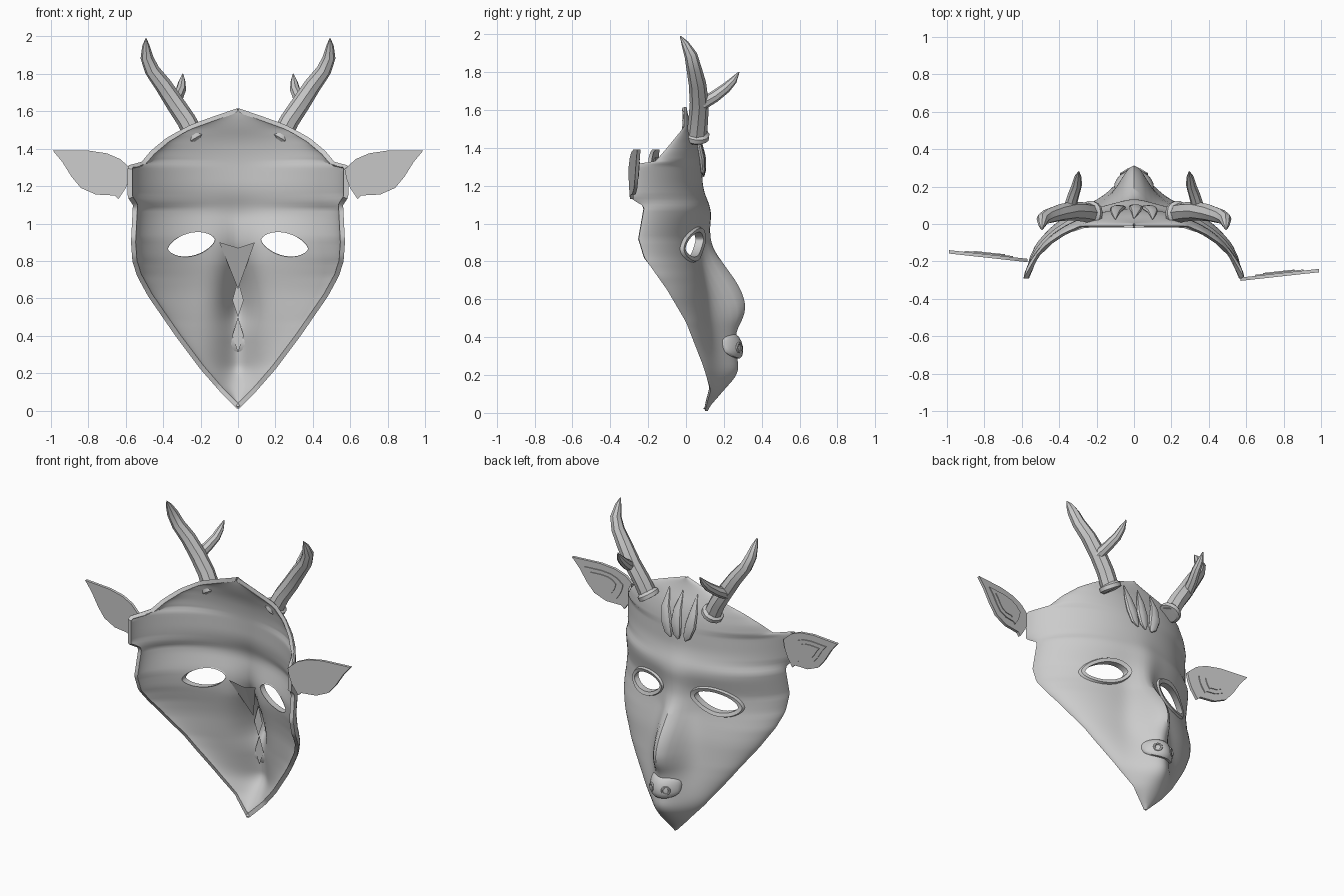
import bpy, bmesh, math
from mathutils import Vector

if "Cube" in bpy.data.objects:
    bpy.data.objects.remove(bpy.data.objects["Cube"])

# ---------- profiles of the face shell, keyed by height z ----------
WIDTH = [(0.01, .006), (.1, .095), (.22, .2), (.4, .335), (.61, .48), (.72, .54), (.8, .565), (.9, .572),
         (1.1, .562), (1.14, .59), (1.31, .59), (1.33, .515), (1.39, .465), (1.46, .38), (1.53, .25), (1.58, .11), (1.615, .006)]
EDGE = [(0.01, .1), (.12, .13), (.25, .09), (.48, 0), (.65, -.1), (.82, -.22), (.92, -.25), (1.09, -.22),
        (1.13, -.29), (1.31, -.29), (1.33, -.16), (1.4, -.1), (1.51, -.01), (1.615, -.01)]
BASE = [(0.01, .105), (.12, .16), (.25, .18), (.48, .14), (.65, .12), (.82, .085), (.92, .08), (1.07, .12),
        (1.18, .085), (1.35, .08), (1.45, .06), (1.54, .02), (1.615, 0)]
RIDGE = [(0.01, .105), (.12, .2), (.21, .28), (.3, .27), (.42, .26), (.53, .315), (.6, .31), (.68, .275),
         (.77, .21), (.87, .14), (.95, .125), (1.07, .135), (1.18, .09), (1.35, .08), (1.45, .06), (1.54, .02), (1.615, 0)]
NOSE_W = [(0, .1), (.2, .12), (.5, .1), (.8, .08), (1.0, .1), (1.6, .1)]


def lerp(tab, z):
    if z <= tab[0][0]:
        return tab[0][1]
    for (a, va), (b, vb) in zip(tab, tab[1:]):
        if z <= b:
            return va + (vb - va) * (z - a) / (b - a)
    return tab[-1][1]


def soft(tab, z):
    return sum(lerp(tab, z + d) for d in (-.036, -.018, 0, .018, .036)) / 5


def surf(x, z):
    u = min(1, abs(x) / lerp(WIDTH, z))
    e, b, r = lerp(EDGE, z), soft(BASE, z), soft(RIDGE, z)
    return e + (b - e) * (1 - u * u) ** .65 + (r - b) * math.exp(-(x / lerp(NOSE_W, z)) ** 2) * (1 - u ** 4)


def make(name, verts, faces, smooth=40):
    me = bpy.data.meshes.new(name)
    me.from_pydata([tuple(v) for v in verts], [], faces)
    bm = bmesh.new()
    bm.from_mesh(me)
    bmesh.ops.recalc_face_normals(bm, faces=bm.faces)
    bm.to_mesh(me)
    bm.free()
    ob = bpy.data.objects.new(name, me)
    bpy.context.collection.objects.link(ob)
    bpy.ops.object.select_all(action='DESELECT')
    ob.select_set(True)
    bpy.context.view_layer.objects.active = ob
    if smooth:
        bpy.ops.object.shade_smooth_by_angle(angle=math.radians(smooth))
    return ob


def loft(name, rings, closed=False, smooth=40):
    n, m = len(rings[0]), len(rings)
    faces = [(i * n + j, i * n + (j + 1) % n, (i + 1) % m * n + (j + 1) % n, (i + 1) % m * n + j)
             for i in range(m if closed else m - 1) for j in range(n)]
    if not closed:
        faces += [tuple(range(n)), tuple(range((m - 1) * n, m * n))]
    return make(name, [v for r in rings for v in r], faces, smooth)


def tube(name, pts, radii, n=8, flat=1, smooth=30):
    pts, rings = [Vector(p) for p in pts], []
    for i, (p, r) in enumerate(zip(pts, radii)):
        t = (pts[min(i + 1, len(pts) - 1)] - pts[max(i - 1, 0)]).normalized()
        a = (Vector((1, 0, 0)) - t * t.x).normalized()
        b = t.cross(a)
        rings.append([p + (a * math.cos(k) + b * flat * math.sin(k)) * r
                      for k in (2 * math.pi * j / n for j in range(n))])
    return loft(name, rings, smooth=smooth)


def plate(name, pts, yf, t):
    return loft(name, [[(x, yf(x) + s, z) for x, z in pts] for s in (-t / 2, t / 2)])


def almond(t, k, s):
    a = math.cos(t) * (.127 + k)
    b = math.sin(t) * abs(math.sin(t)) ** .3 * .064 + math.sin(t) * k
    return s * (.249 + a), .889 + b - a * .19


# ---------- face shell ----------
R, C = 90, 56
verts, faces = [], []
for i in range(R + 1):
    z = .01 + 1.605 * i / R
    for j in range(C + 1):
        x = lerp(WIDTH, z) * math.sin((j / C - .5) * math.pi)
        verts.append((x, surf(x, z), z))
for i in range(R):
    for j in range(C):
        k = i * (C + 1) + j
        faces.append((k, k + C + 1, k + C + 2, k + 1))
mask = make("face_shell", verts, faces, 0)
if mask.data.polygons[len(faces) // 2].normal.y < 0:
    mask.data.flip_normals()
sol = mask.modifiers.new("thickness", 'SOLIDIFY')
sol.thickness, sol.offset = .025, -1
bpy.ops.object.modifier_apply(modifier="thickness")

# ---------- eye openings and raised rims ----------
T = [2 * math.pi * i / 32 for i in range(32)]
for s in (1, -1):
    cut = loft("eye_cutter", [[(x, y, z) for x, z in (almond(t, 0, s) for t in T)] for y in (-.5, .5)], smooth=0)
    cut.hide_render = True
    bpy.context.view_layer.objects.active = mask
    bo = mask.modifiers.new("eye", 'BOOLEAN')
    bo.operation, bo.solver, bo.object = 'DIFFERENCE', 'EXACT', cut
    bpy.ops.object.modifier_apply(modifier="eye")
    bpy.data.objects.remove(cut)
    rings = []
    for t in T:
        ring = []
        for k, d in ((-.002, -.03), (-.002, .012), (.02, .016), (.03, -.01)):
            x, z = almond(t, k, s)
            ring.append((x, surf(x, z) + d, z))
        rings.append(ring)
    loft("eye_rim", rings, closed=True)
bpy.ops.object.select_all(action='DESELECT')
mask.select_set(True)
bpy.context.view_layer.objects.active = mask
bpy.ops.object.shade_smooth_by_angle(angle=math.radians(40))

# ---------- facets closing the hollow behind the nose ----------
make("bridge_panel", [(-.1, .05, .9), (.09, .05, .9), (0, .16, .65), (0, .07, .87)], [(0, 3, 2), (3, 1, 2)], 0)
for z0, z1, z2, y in ((.5, .59, .7, .21), (.31, .4, .5, .22)):
    make("inner_facet", [(0, y, z0), (.03, y, z1), (0, y, z2), (-.03, y, z1)], [(0, 1, 2, 3)], 0)

# ---------- nose pad with nostrils ----------
rings = []
for i in range(13):
    a = math.pi * (.03 + .94 * i / 12)
    x, h = -.105 * math.cos(a), math.sin(a) ** .55
    y = .265 - 6 * x * x
    rings.append([(x, y + .035 * h * math.cos(k) - .012 * math.sin(k),
                   .352 + .066 * h * math.sin(k)) for k in (2 * math.pi * j / 14 for j in range(14))])
loft("nose_pad", rings)
for s in (1, -1):
    bpy.ops.mesh.primitive_torus_add(major_segments=16, minor_segments=6, major_radius=.022, minor_radius=.007,
                                     location=(s * .05, .28, .345), rotation=(math.pi / 2, 0, -s * .55))
    bpy.context.object.name = "nostril"
    bpy.ops.object.shade_smooth_by_angle()

# ---------- antlers: beam, tine and collar ----------
for s in (1, -1):
    P = lambda *pts: [(s * x, y, z) for x, y, z in pts]
    tube("antler_beam", P((.225, .055, 1.45), (.275, .065, 1.55), (.335, .07, 1.64), (.4, .06, 1.74), (.46, .042, 1.82),
                          (.488, .025, 1.89), (.492, -.005, 1.95), (.492, -.03, 1.99)),
         (.054, .052, .05, .046, .04, .034, .02, .003), 8)
    tube("antler_tine", P((.345, .08, 1.63), (.325, .15, 1.67), (.305, .21, 1.715), (.3, .25, 1.755), (.295, .28, 1.8)),
         (.034, .031, .027, .02, .003), 8)
    tube("antler_collar", P((.22, .055, 1.445), (.225, .055, 1.452), (.236, .058, 1.473), (.242, .058, 1.482)),
         (.052, .067, .067, .052), 14)

# ---------- ears: leaf blade with a raised inner leaf ----------
EAR = [(.57, 1.29), (.63, 1.345), (.7, 1.375), (.8, 1.39), (.99, 1.39), (.94, 1.33), (.89, 1.25), (.84, 1.19),
       (.76, 1.155), (.66, 1.15), (.64, 1.13), (.6, 1.19), (.58, 1.24)]
for s, y0 in ((1, -.295), (-1, -.195)):
    yf = lambda x: y0 + .11 * (abs(x) - .57)
    plate("ear", [(s * x, z) for x, z in EAR], yf, .018)
    for k, d, nm in ((.62, .008, "ear_rim"), (.4, .013, "ear_inner")):
        plate(nm, [(s * (.77 + (x - .77) * k), 1.28 + (z - 1.28) * k) for x, z in EAR], lambda x: yf(x) + d, .014)

# ---------- forehead tuft ----------
for xs in ((.045, .065, .085, .1, .1), (-.01, 0, .01, .01, 0), (-.055, -.07, -.09, -.1, -.1)):
    zs = (1.25, 1.28, 1.35, 1.43, 1.54)
    tube("tuft_lock", [(x, surf(x, z) + .008, z) for x, z in zip(xs, zs)], (.006, .028, .038, .028, .003), 10, .5)
